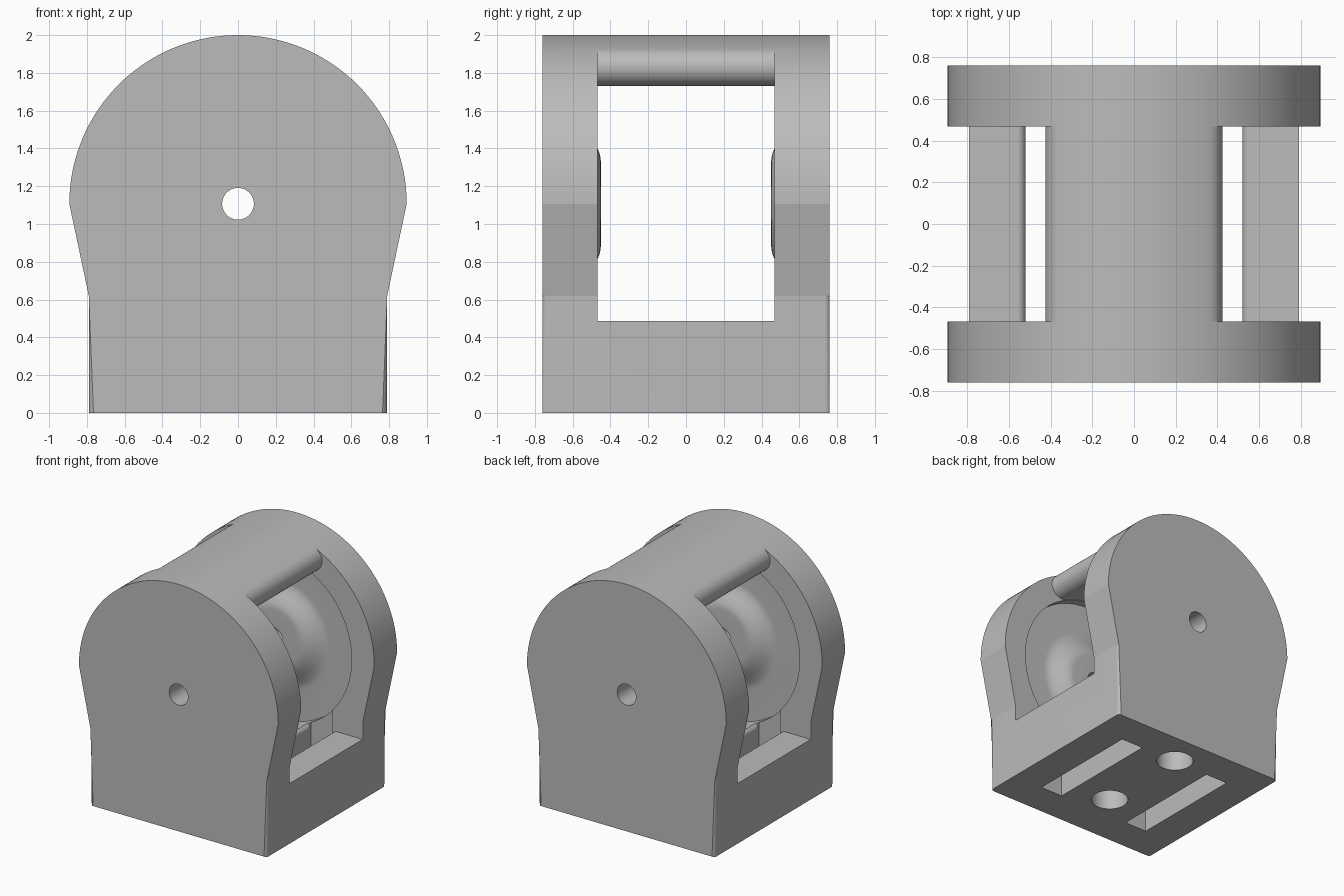
import bpy, bmesh
from math import sin, cos, pi, asin, radians

cube = bpy.data.objects.get("Cube")
if cube:
    bpy.data.objects.remove(cube, do_unlink=True)

# Main measures
AXLE_Z = 1.107
R_OUT = 0.893
HALF_D = 0.76       # half depth of the housing
HALF_GAP = 0.468    # half distance between the side plates
FLOOR = 0.487       # top of the base between the plates
POCKET_R, POCKET_Y = 0.69, 0.535

grey = bpy.data.materials.new("grey")
grey.use_nodes = True
colour = (0.5, 0.5, 0.5, 1)
grey.diffuse_color = colour
grey.node_tree.nodes["Principled BSDF"].inputs["Base Color"].default_value = colour


def finish(name, bm):
    bmesh.ops.recalc_face_normals(bm, faces=bm.faces)
    me = bpy.data.meshes.new(name)
    bm.to_mesh(me)
    bm.free()
    me.materials.append(grey)
    ob = bpy.data.objects.new(name, me)
    bpy.context.scene.collection.objects.link(ob)
    return ob


def prism_mesh(pts, half):
    """Extrude an x-z outline along y, from -half to half."""
    bm = bmesh.new()
    face = bm.faces.new([bm.verts.new((x, -half, z)) for x, z in pts])
    out = bmesh.ops.extrude_face_region(bm, geom=[face])
    new = [v for v in out["geom"] if isinstance(v, bmesh.types.BMVert)]
    bmesh.ops.translate(bm, verts=new, vec=(0, 2 * half, 0))
    return bm


def prism(name, pts, half):
    return finish(name, prism_mesh(pts, half))


def lathe(name, profile, steps=80):
    """Revolve (radius, y) points around the axle; both ends are capped."""
    bm = bmesh.new()
    rings = [[bm.verts.new((r * cos(2 * pi * i / steps), y, AXLE_Z + r * sin(2 * pi * i / steps)))
              for i in range(steps)] for r, y in profile]
    for a, b in zip(rings, rings[1:]):
        for i in range(steps):
            j = (i + 1) % steps
            bm.faces.new((a[i], a[j], b[j], b[i]))
    bm.faces.new(rings[0])
    bm.faces.new(rings[-1])
    return finish(name, bm)


def combine(target, tool, operation="DIFFERENCE"):
    mod = target.modifiers.new("cut", "BOOLEAN")
    mod.operation = operation
    mod.solver = "EXACT"
    mod.object = tool
    tool.hide_render = True
    bpy.context.view_layer.objects.active = target
    bpy.ops.object.modifier_apply(modifier=mod.name)
    bpy.data.objects.remove(tool, do_unlink=True)


# Housing block: straight base, flared cheeks, round top
outline = [(-0.79, 0.62), (-0.79, 0), (0.79, 0), (0.79, 0.62)]
outline += [(R_OUT * cos(pi * i / 72), AXLE_Z + R_OUT * sin(pi * i / 72)) for i in range(73)]
bm = prism_mesh(outline, HALF_D)
corners = [e for e in bm.edges
           if abs(e.verts[0].co.x - e.verts[1].co.x) < 0.001
           and abs(e.verts[0].co.y - e.verts[1].co.y) < 0.001
           and max(v.co.z for v in e.verts) < 0.7]
bmesh.ops.bevel(bm, geom=corners, offset=0.025, segments=10, profile=0.5, affect="EDGES")
housing = finish("housing", bm)

# Window between the plates, leaving a round-ended top bridge
CAP = 0.1
mid = R_OUT - CAP
a = asin(0.325 / mid)
ux, uz = sin(a), cos(a)
half = [(1.3, FLOOR), (1.3, 2.3), (1.3 * ux, AXLE_Z + 1.3 * uz)]
for i in range(21):
    t = pi * i / 20
    half.append((mid * ux + CAP * (cos(t) * ux + sin(t) * uz),
                 AXLE_Z + mid * uz + CAP * (cos(t) * uz - sin(t) * ux)))
inner = mid - CAP
half += [(inner * sin(a * k / 10), AXLE_Z + inner * cos(a * k / 10)) for k in range(9, -1, -1)]
window = half + [(-x, z) for x, z in reversed(half[:-1])]
combine(housing, prism("window_cutter", window, HALF_GAP))

# Shallow round pockets in the plates
combine(housing, lathe("pocket_cutter", [(POCKET_R, -POCKET_Y), (POCKET_R, POCKET_Y)]))

# Slots through the base, with rounded upper rims
RIM = 0.04
for side in (-1, 1):
    slot = [(0.32, -0.1), (0.52, -0.1), (0.52, 0.72), (0.32, 0.72)]
    combine(housing, prism("slot_cutter", [(side * x, z) for x, z in slot], 0.48))
    arc = [(0.14 - RIM * cos(pi / 2 * i / 10), FLOOR - RIM + RIM * sin(pi / 2 * i / 10))
           for i in range(11)]
    rim = [(0.05, FLOOR - RIM)] + arc + [(0.14, 0.55), (0.05, 0.55)]
    for flip in (-1, 1):
        pts = [(side * (0.42 + flip * x), z) for x, z in rim]
        combine(housing, prism("rim_cutter", pts, HALF_GAP))

# Mounting holes in the underside
for y in (-0.29, 0.485):
    bm = bmesh.new()
    bmesh.ops.create_cone(bm, cap_ends=True, segments=64, radius1=0.14, radius2=0.14, depth=0.6)
    bmesh.ops.translate(bm, verts=bm.verts, vec=(0, y, 0.15))
    combine(housing, finish("mount_hole_cutter", bm))

# Axle bosses with a soft slope rising from each pocket floor
for side in (-1, 1):
    slope = [(0.45 - 0.225 * t / 14,
              side * (POCKET_Y - 0.084 * (1 - cos(pi * t / 14)) / 2)) for t in range(15)]
    combine(housing, lathe("boss", [(0.45, side * 0.6)] + slope), "UNION")

# Axle hole through both plates
combine(housing, lathe("axle_hole_cutter", [(0.084, -1), (0.084, 1)], 64))

bpy.ops.object.select_all(action="DESELECT")
housing.select_set(True)
bpy.context.view_layer.objects.active = housing
bpy.ops.object.shade_smooth_by_angle(angle=radians(11))
